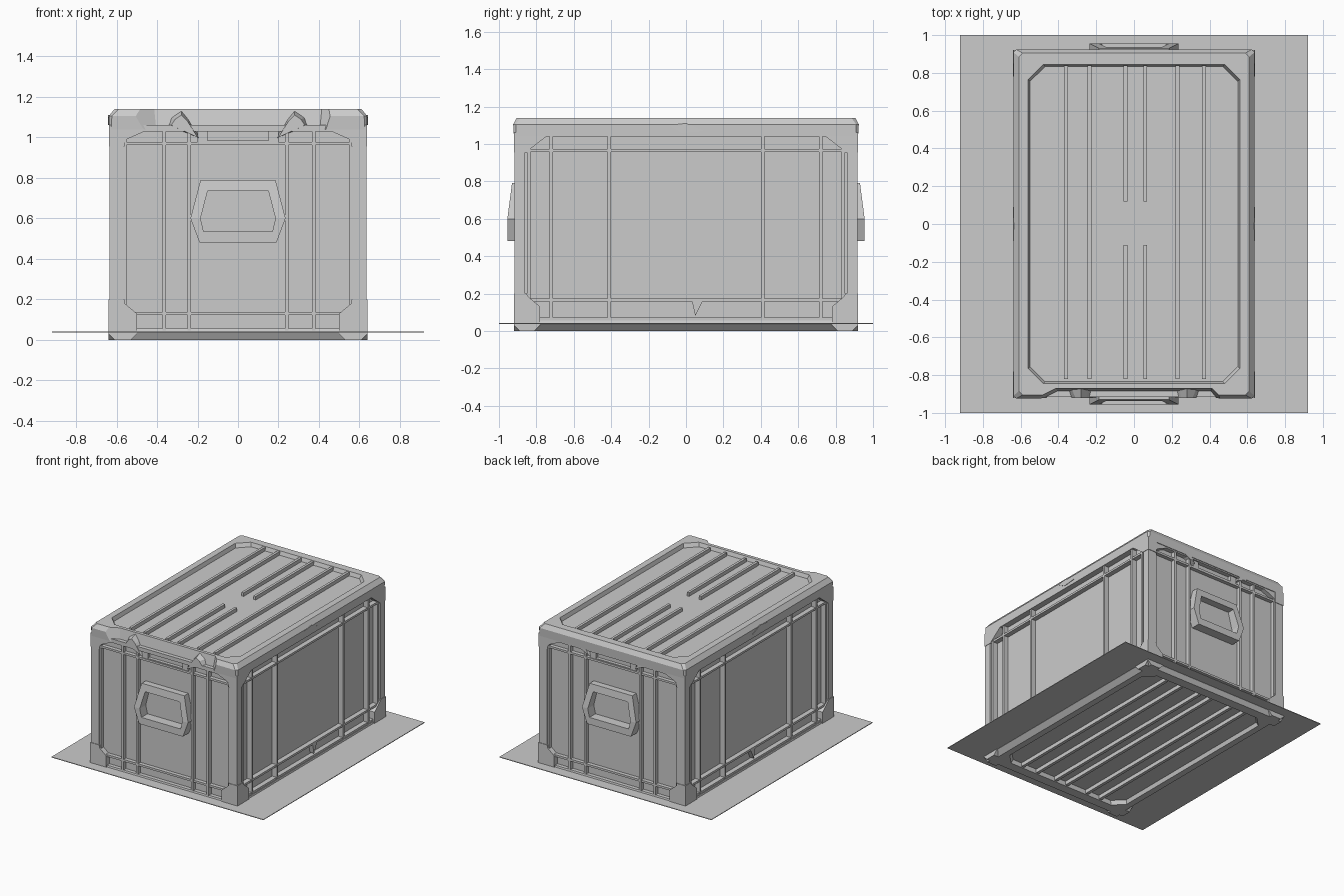
import bpy, bmesh

if "Cube" in bpy.data.objects:
    bpy.data.objects.remove(bpy.data.objects["Cube"])


def finish(name, bm):
    bmesh.ops.recalc_face_normals(bm, faces=bm.faces)
    me = bpy.data.meshes.new(name)
    bm.to_mesh(me)
    bm.free()
    ob = bpy.data.objects.new(name, me)
    bpy.context.collection.objects.link(ob)
    return ob


def loft(name, rings, cap_start=True, cap_end=True, closed=False):
    """Skin a list of equal-length point rings."""
    bm = bmesh.new()
    vs = [[bm.verts.new(p) for p in r] for r in rings]
    pairs = list(zip(vs, vs[1:])) + ([(vs[-1], vs[0])] if closed else [])
    n = len(vs[0])
    for a, b in pairs:
        for i in range(n):
            j = (i + 1) % n
            bm.faces.new((a[i], a[j], b[j], b[i]))
    if cap_start and not closed:
        bm.faces.new(vs[0][::-1])
    if cap_end and not closed:
        bm.faces.new(vs[-1])
    return finish(name, bm)


def prism(name, pts, axis, a, b):
    """Extrude a (x,z) outline along y, or a (y,z) outline along x."""
    put = (lambda p, t: (p[0], t, p[1])) if axis == 'y' else (lambda p, t: (t, p[0], p[1]))
    return loft(name, [[put(p, a) for p in pts], [put(p, b) for p in pts]])


def box(name, x0, x1, y0, y1, z0, z1):
    return prism(name, [(x0, z0), (x1, z0), (x1, z1), (x0, z1)], 'y', y0, y1)


def oct_ring(hx, hy, c, z):
    """Rectangle with chamfered corners."""
    return [(hx, -hy + c, z), (hx, hy - c, z), (hx - c, hy, z), (-hx + c, hy, z),
            (-hx, hy - c, z), (-hx, -hy + c, z), (-hx + c, -hy, z), (hx - c, -hy, z)]


def both(half):
    """Complete a half outline by mirroring it across the vertical axis."""
    return half + [(-u, z) for u, z in reversed(half)]


# ground plate and inner body
box("ground_plate", -0.92, 0.92, -1, 1, 0.037, 0.042)
box("body_core", -0.59, 0.59, -0.88, 0.88, 0.03, 1.06)

# base tray with a recessed underside
loft("base_tray", [oct_ring(0.54, 0.81, 0.08, 0.03), oct_ring(0.55, 0.82, 0.08, 0.0),
                   oct_ring(0.60, 0.895, 0.02, 0.0), oct_ring(0.635, 0.915, 0.02, 0.035),
                   oct_ring(0.63, 0.91, 0.02, 0.055)])

# lid with bevelled rim and recessed panel
lid = loft("lid", [oct_ring(0.637, 0.92, 0.01, 1.04), oct_ring(0.638, 0.924, 0.015, 1.105),
                   oct_ring(0.61, 0.905, 0.02, 1.14), oct_ring(0.56, 0.845, 0.08, 1.14),
                   oct_ring(0.55, 0.835, 0.08, 1.11)])

# sloped notch in the front edge of the lid
cut = loft("lid_notch_cutter", [
    [(-0.50, -1, 1.0), (0.50, -1, 1.0), (0.40, -0.895, 1.0), (-0.40, -0.895, 1.0)],
    [(-0.70, -1, 1.2), (0.70, -1, 1.2), (0.42, -0.86, 1.2), (-0.42, -0.86, 1.2)]])
cut.hide_render = True
cut.hide_viewport = True
mod = lid.modifiers.new("notch", 'BOOLEAN')
mod.operation = 'DIFFERENCE'
mod.object = cut
mod.solver = 'EXACT'

# ribs on the lid (the middle pair is interrupted) and under the base
for x in (-0.36, -0.235, -0.045, 0.06, 0.23, 0.37):
    spans = [(-0.82, -0.11), (0.12, 0.84)] if abs(x) < 0.1 else [(-0.82, 0.84)]
    for y0, y1 in spans:
        box("lid_rib", x - 0.01, x + 0.01, y0, y1, 1.10, 1.138)
    box("base_rib", x - 0.012, x + 0.012, -0.81, 0.81, 0.0, 0.035)

# lid skirts, arched between the corners
long_skirt = both([(0.92, 1.06), (0.92, 0.955), (0.86, 0.955), (0.83, 0.975), (0.74, 1.045)])
end_skirt = both([(0.637, 1.06), (0.637, 0.955), (0.57, 0.955), (0.55, 0.99), (0.46, 1.03)])
for s in (-1, 1):
    prism("lid_long_skirt", long_skirt, 'x', s * 0.56, s * 0.637)
    prism("lid_end_skirt", end_skirt, 'y', s * 0.85, s * 0.915)

# corner posts and chamfered feet
for sx in (-1, 1):
    for sy in (-1, 1):
        box("corner_post", sx * 0.565, sx * 0.634, sy * 0.86, sy * 0.916, 0.05, 0.97)
        foot = [(0.64, 0.03), (0.61, 0.0), (0.53, 0.0), (0.50, 0.03),
                (0.50, 0.13), (0.56, 0.18), (0.575, 0.20), (0.64, 0.20)]
        prism("foot_end", [(sx * u, z) for u, z in foot], 'y', sy * 0.85, sy * 0.92)
        prism("foot_side", [(sy * (u + 0.28), z) for u, z in foot], 'x', sx * 0.56, sx * 0.64)

# wall ribs and horizontal rails
for s in (-1, 1):
    for x in (-0.56, -0.365, -0.24, 0.24, 0.375, 0.56):
        box("end_rib", x - 0.009, x + 0.009, s * 0.86, s * 0.912, 0.04, 1.06)
    for z in (0.13, 0.97):
        box("end_rail", -0.57, 0.57, s * 0.86, s * 0.91, z - 0.008, z + 0.008)
    for y in (-0.84, -0.72, -0.41, 0.41, 0.72, 0.84):
        box("side_rib", s * 0.56, s * 0.63, y - 0.009, y + 0.009, 0.04, 1.05)
    for z in (0.065, 0.165, 0.965):
        box("side_rail", s * 0.56, s * 0.628, -0.87, 0.87, z - 0.008, z + 0.008)

    # small catches in the middle of the long sides
    prism("side_catch", [(-0.09, 1.10), (-0.02, 1.06), (0.09, 1.07), (0.0, 1.11)], 'x',
          s * 0.6, s * 0.641)
    prism("lower_catch", [(0.03, 0.17), (0.09, 0.16), (0.05, 0.08)], 'x', s * 0.56, s * 0.625)

    # faceted clasps flanking the latch opening
    for sx in (-1, 1):
        clasp = [[(sx * u, s * y, z) for u, z in pts] for y, pts in (
            (0.85, [(0.17, 0.985), (0.36, 1.05), (0.34, 1.10), (0.28, 1.138), (0.24, 1.09)]),
            (0.92, [(0.20, 1.00), (0.33, 1.06), (0.31, 1.09), (0.28, 1.11), (0.25, 1.08)]))]
        loft("lid_clasp", clasp)

    # latch frame with an open slot
    for z0, z1 in ((0.965, 0.985), (1.035, 1.06)):
        box("latch_bar", -0.2, 0.2, s * 0.86, s * 0.905, z0, z1)
    for sx in (-1, 1):
        box("latch_cheek", sx * 0.15, sx * 0.2, s * 0.86, s * 0.905, 0.975, 1.05)

    # hexagonal carry handle, leaning in toward the top
    outer = both([(0.185, 0.79), (0.235, 0.60), (0.19, 0.48)])
    inner = both([(0.15, 0.735), (0.185, 0.60), (0.17, 0.535)])
    lean = lambda z: 0.955 - max(0, z - 0.6) * 0.13
    ring = lambda pts, y: [(u, s * (y or lean(z)), z) for u, z in pts]
    loft("carry_handle", [ring(outer, 0.87), ring(outer, None),
                          ring(inner, None), ring(inner, 0.87)], closed=True)
